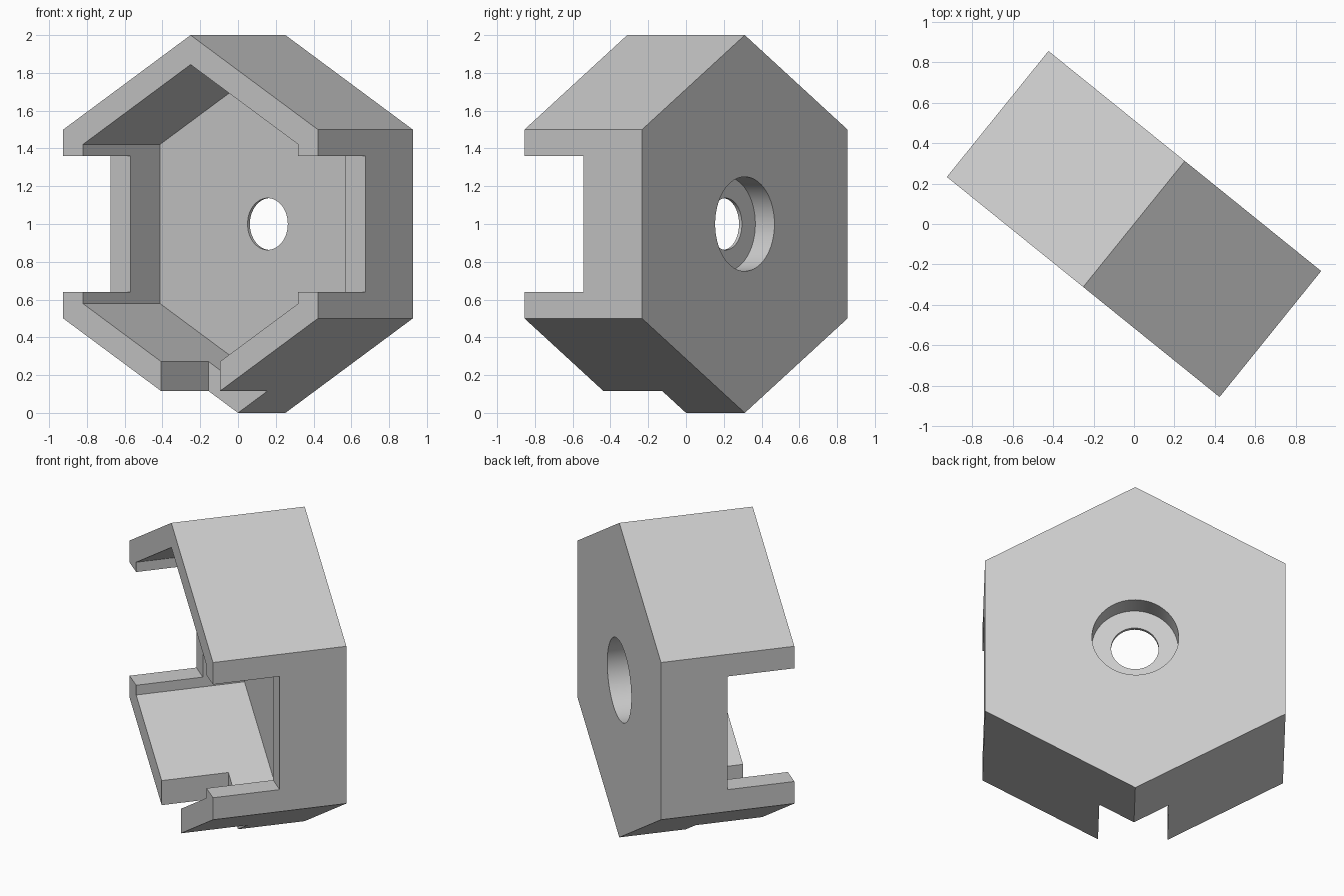
import bpy, bmesh, math
from mathutils import Matrix

cube = bpy.data.objects.get("Cube")
if cube:
    bpy.data.objects.remove(cube, do_unlink=True)

grey = bpy.data.materials.new("plain grey")
grey.use_nodes = True
grey.diffuse_color = (0.6, 0.6, 0.6, 1)
grey.node_tree.nodes["Principled BSDF"].inputs["Base Color"].default_value = (0.6, 0.6, 0.6, 1)


def make(name, bm):
    mesh = bpy.data.meshes.new(name)
    bm.to_mesh(mesh)
    bm.free()
    mesh.materials.append(grey)
    obj = bpy.data.objects.new(name, mesh)
    bpy.context.collection.objects.link(obj)
    return obj


def prism(name, sides, radius, y0, y1):
    """Regular prism along y with one corner pointing up."""
    bm = bmesh.new()
    bmesh.ops.create_cone(bm, cap_ends=True, segments=sides,
                          radius1=radius, radius2=radius, depth=y1 - y0)
    top = max(v.co.y for v in bm.verts)
    turn = 0 if abs(top - radius) < 1e-4 else math.pi / sides
    place = (Matrix.Translation((0, (y0 + y1) / 2, 0))
             @ Matrix.Rotation(math.pi / 2, 4, "X") @ Matrix.Rotation(turn, 4, "Z"))
    bmesh.ops.transform(bm, matrix=place, verts=bm.verts)
    return make(name, bm)


def box(name, low, high):
    bm = bmesh.new()
    bmesh.ops.create_cube(bm, size=1)
    for v in bm.verts:
        v.co = [h if c > 0 else l for c, l, h in zip(v.co, low, high)]
    return make(name, bm)


# Hexagonal shell, open at local -y
housing = prism("hexagonal_housing", 6, 1.0, -0.4, 0.4)

cutters = [
    prism("cavity_cutter", 6, 0.844, -0.6, 0.25),
    prism("screw_hole_cutter", 64, 0.137, 0.1, 0.6),
    prism("counterbore_cutter", 64, 0.25, 0.27, 0.6),
    # Notches in both side walls and the bottom corner
    box("side_notch_cutter", (-1.2, -0.6, -0.36), (1.2, 0, 0.36)),
    box("bottom_notch_cutter", (-0.2, -0.6, -1.2), (0.2, 0, -0.5)),
]
for cutter in cutters:
    cutter.hide_render = True
    mod = housing.modifiers.new(cutter.name, "BOOLEAN")
    mod.operation = "DIFFERENCE"
    mod.solver = "EXACT"
    mod.object = cutter

# Bake the cuts and discard the helpers
bpy.context.view_layer.update()
graph = bpy.context.evaluated_depsgraph_get()
result = bpy.data.meshes.new_from_object(housing.evaluated_get(graph))
housing.modifiers.clear()
housing.data = result
result.materials.clear()
result.materials.append(grey)
for poly in result.polygons:
    poly.material_index = 0
for cutter in cutters:
    bpy.data.objects.remove(cutter, do_unlink=True)

# Stand the housing on the ground, turned about the vertical
housing.location.z = 1
housing.rotation_euler.z = math.radians(-38.9)

bpy.ops.object.select_all(action="DESELECT")
housing.select_set(True)
bpy.context.view_layer.objects.active = housing
bpy.ops.object.shade_smooth_by_angle(angle=math.radians(30))
